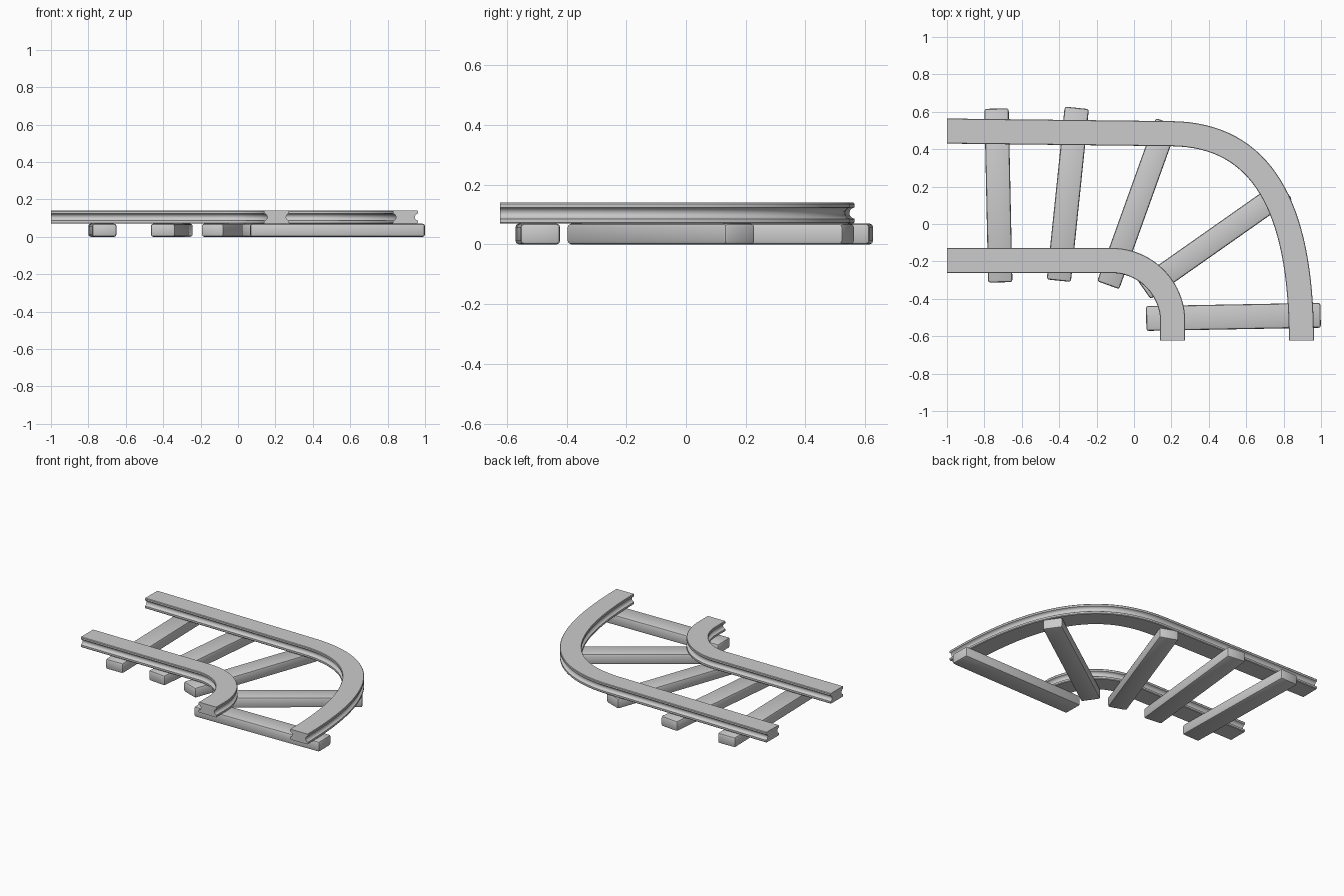
import bpy, bmesh, math
from mathutils import Vector

if "Cube" in bpy.data.objects:
    bpy.data.objects.remove(bpy.data.objects["Cube"])


def bezier(p0, p1, p2, p3, n):
    pts = []
    for i in range(n + 1):
        t = i / n
        s = 1 - t
        pts.append(Vector(p0) * s**3 + Vector(p1) * 3 * s * s * t
                   + Vector(p2) * 3 * s * t * t + Vector(p3) * t**3)
    return pts


def finish(name, bm, angle):
    bmesh.ops.recalc_face_normals(bm, faces=bm.faces)
    mesh = bpy.data.meshes.new(name)
    bm.to_mesh(mesh)
    bm.free()
    ob = bpy.data.objects.new(name, mesh)
    bpy.context.collection.objects.link(ob)
    bpy.ops.object.select_all(action='DESELECT')
    ob.select_set(True)
    bpy.context.view_layer.objects.active = ob
    bpy.ops.object.shade_smooth_by_angle(angle=math.radians(angle))
    return ob


# Rail section: flat top and bottom flanges with a rounded groove in each side
half = [(0.064, 0.07), (0.067, 0.074), (0.067, 0.086)]
half += [(0.067 - 0.017 * math.sin(math.pi * k / 6),
          0.105 - 0.018 * math.cos(math.pi * k / 6)) for k in range(1, 6)]
half += [(0.067, 0.124), (0.067, 0.136), (0.064, 0.14)]
SECTION = half + [(-u, z) for u, z in reversed(half)]


def rail(name, path):
    bm = bmesh.new()
    rings = []
    for i, p in enumerate(path):
        d = (path[min(i + 1, len(path) - 1)] - path[max(i - 1, 0)]).normalized()
        side = Vector((-d.y, d.x))
        rings.append([bm.verts.new((p.x + side.x * u, p.y + side.y * u, z))
                      for u, z in SECTION])
    n = len(SECTION)
    for a, b in zip(rings, rings[1:]):
        for j in range(n):
            k = (j + 1) % n
            bm.faces.new((a[j], a[k], b[k], b[j]))
    bm.faces.new(rings[0])
    bm.faces.new(rings[-1])
    finish(name, bm, 35)


def sleeper(name, start, end, width):
    a, b = Vector(start), Vector(end)
    bm = bmesh.new()
    bmesh.ops.create_cube(bm, size=1)
    bmesh.ops.scale(bm, vec=((b - a).length, width, 0.07), verts=bm.verts)
    bmesh.ops.bevel(bm, geom=bm.edges[:], offset=0.012, segments=2,
                    profile=0.5, affect='EDGES')
    ob = finish(name, bm, 40)
    mid = (a + b) / 2
    ob.location = (mid.x, mid.y, 0.035)
    ob.rotation_euler.z = math.atan2(b.y - a.y, b.x - a.x)


# Two curved rails
rail("outer_rail", [Vector((-1, 0.497))]
     + bezier((0.2, 0.483), (0.68, 0.478), (0.895, 0.1), (0.895, -0.623), 32))
K = 0.327 * 0.5523
rail("inner_rail", [Vector((-1, -0.195))]
     + bezier((-0.12, -0.195), (-0.12 + K, -0.195),
              (0.207, -0.522 + K), (0.207, -0.522), 24)
     + [Vector((0.207, -0.623))])

# Sleepers fanning round the bend
SLEEPERS = [((-0.715, -0.312), (-0.735, 0.617), 0.13),
            ((-0.402, -0.303), (-0.306, 0.621), 0.13),
            ((-0.138, -0.327), (0.175, 0.545), 0.125),
            ((0.053, -0.35), (0.81, 0.182), 0.125),
            ((0.065, -0.505), (0.998, -0.488), 0.133)]
for i, (s, e, w) in enumerate(SLEEPERS, 1):
    sleeper(f"sleeper_{i}", s, e, w)
